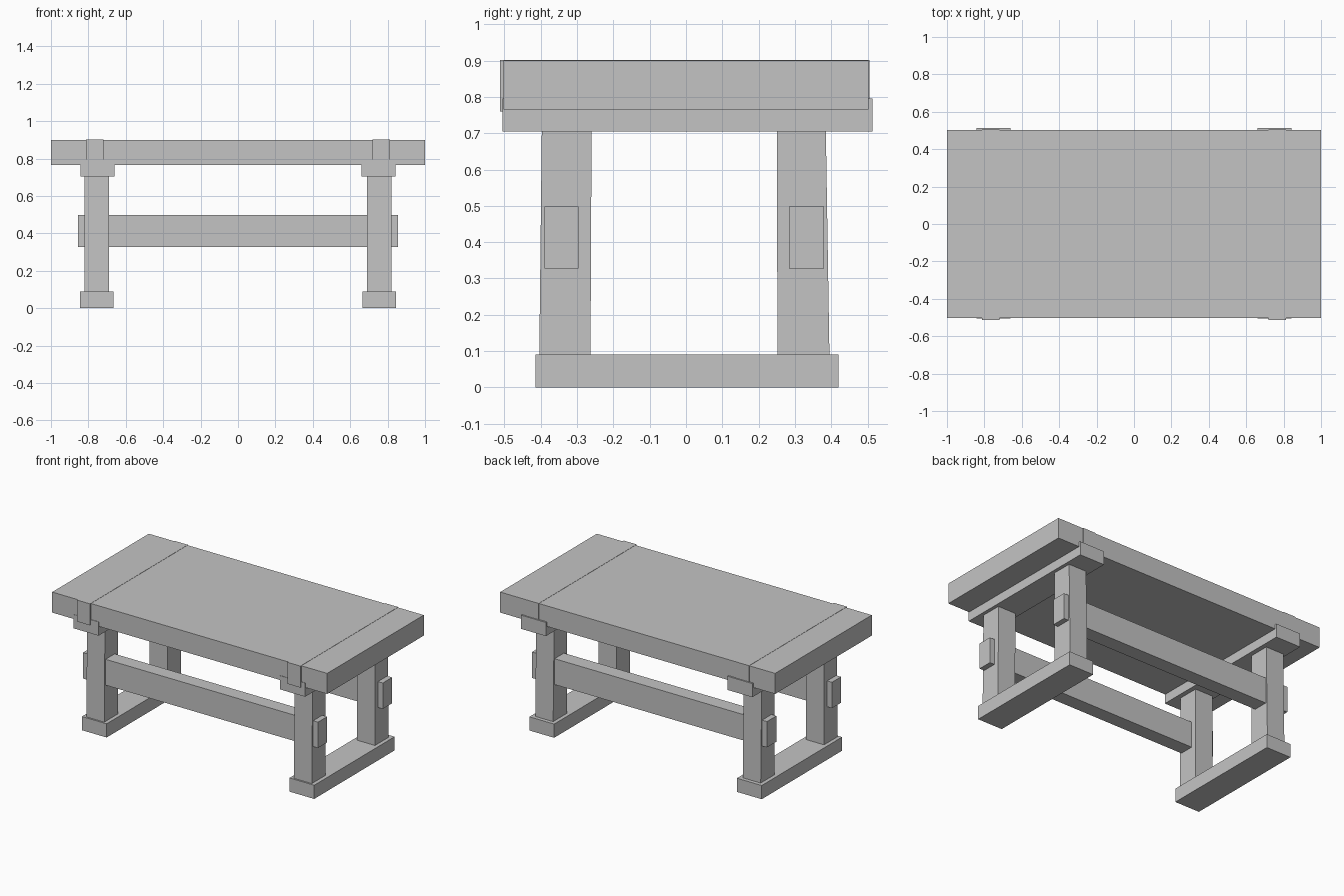
import bpy, bmesh

if "Cube" in bpy.data.objects:
    bpy.data.objects.remove(bpy.data.objects["Cube"])

grey = bpy.data.materials.new("plain grey")
grey.diffuse_color = (0.55, 0.55, 0.55, 1)
grey.use_nodes = True
grey.node_tree.nodes["Principled BSDF"].inputs["Base Color"].default_value = grey.diffuse_color


def box(name, x, y, z, y_top=None):
    """Box from axis ranges; y_top gives a different y range at the top."""
    y_top = y_top or y
    bm = bmesh.new()
    bmesh.ops.create_cube(bm, size=1)
    for v in bm.verts:
        i, j, k = (int(c > 0) for c in v.co)
        v.co = (x[i], (y_top if k else y)[j], z[k])
    mesh = bpy.data.meshes.new(name)
    bm.to_mesh(mesh)
    bm.free()
    mesh.materials.append(grey)
    ob = bpy.data.objects.new(name, mesh)
    bpy.context.collection.objects.link(ob)
    return ob


# Thick table top
box("table_top", (-1, 1), (-0.502, 0.502), (0.765, 0.9))

# Trestle at each end
for side, s in (("left", -1), ("right", 1)):
    def span(a, b):
        return tuple(sorted((s * a, s * b)))

    # Foot, cross bar and the batten let into the top
    box(side + "_foot", span(0.665, 0.845), (-0.415, 0.42), (0, 0.09))
    box(side + "_cross_bar", span(0.66, 0.842), (-0.505, 0.513), (0.705, 0.795))
    box(side + "_batten", span(0.718, 0.812), (-0.512, 0.505), (0.76, 0.9015))

    # Slightly leaning legs
    box(side + "_front_leg", span(0.69, 0.82), (-0.404, -0.263), (0.085, 0.71),
        (-0.397, -0.26))
    box(side + "_back_leg", span(0.69, 0.82), (0.252, 0.395), (0.085, 0.71),
        (0.25, 0.385))

# Long stretchers whose ends pass through the legs
box("front_stretcher", (-0.855, 0.855), (-0.39, -0.296), (0.328, 0.498))
box("back_stretcher", (-0.855, 0.855), (0.283, 0.38), (0.328, 0.498))
